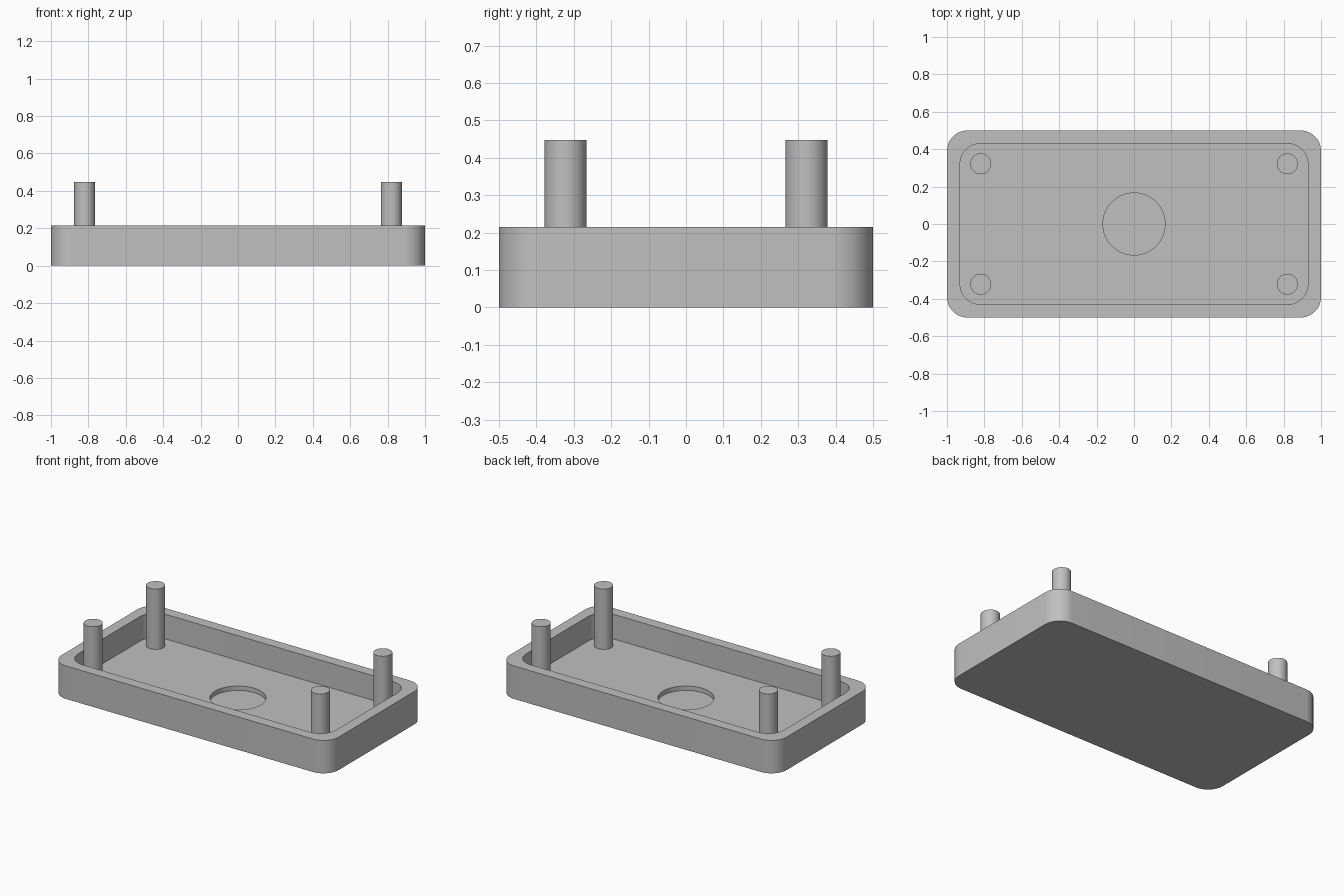
import bpy, bmesh, math

if "Cube" in bpy.data.objects:
    bpy.data.objects.remove(bpy.data.objects["Cube"])

WALL_TOP, FLOOR, RECESS = 0.215, 0.054, 0.025
POST_TOP, POST_R = 0.448, 0.056

grey = bpy.data.materials.new("plain grey")
grey.use_nodes = True
colour = (0.53, 0.53, 0.53, 1)
grey.diffuse_color = colour
grey.node_tree.nodes["Principled BSDF"].inputs["Base Color"].default_value = colour


def finish(bm, name):
    bmesh.ops.recalc_face_normals(bm, faces=bm.faces[:])
    mesh = bpy.data.meshes.new(name)
    bm.to_mesh(mesh)
    bm.free()
    mesh.materials.append(grey)
    mesh.shade_smooth()
    mesh.set_sharp_from_angle(angle=math.radians(30))
    obj = bpy.data.objects.new(name, mesh)
    bpy.context.collection.objects.link(obj)
    return obj


def rounded_rect(bm, hx, hy, r, z, steps=12):
    """Ring of vertices around a rectangle with rounded corners."""
    ring = []
    for corner, (sx, sy) in enumerate([(1, 1), (-1, 1), (-1, -1), (1, -1)]):
        for i in range(steps + 1):
            a = (corner + i / steps) * math.pi / 2
            ring.append(bm.verts.new((sx * (hx - r) + r * math.cos(a),
                                      sy * (hy - r) + r * math.sin(a), z)))
    return ring


def circle(bm, r, z, n=64):
    return [bm.verts.new((r * math.cos(math.tau * i / n),
                          r * math.sin(math.tau * i / n), z)) for i in range(n)]


def bridge(bm, a, b):
    for i in range(len(a)):
        j = (i + 1) % len(a)
        bm.faces.new((a[i], a[j], b[j], b[i]))


def ring_edges(bm, ring):
    return [bm.edges.get((ring[i - 1], ring[i])) for i in range(len(ring))]


# Tray: outer wall, rim, inner wall, floor with a round blind recess
bm = bmesh.new()
base = rounded_rect(bm, 1, 0.5, 0.11, 0)
rim_out = rounded_rect(bm, 1, 0.5, 0.11, WALL_TOP)
rim_in = rounded_rect(bm, 0.93, 0.43, 0.11, WALL_TOP)
floor = rounded_rect(bm, 0.93, 0.43, 0.11, FLOOR)
for lower, upper in [(base, rim_out), (rim_out, rim_in), (rim_in, floor)]:
    bridge(bm, lower, upper)
bm.faces.new(base)
hole_top = circle(bm, 0.166, FLOOR)
hole_bottom = circle(bm, 0.166, RECESS)
bridge(bm, hole_top, hole_bottom)
bm.faces.new(hole_bottom)
bmesh.ops.triangle_fill(bm, use_beauty=True, normal=(0, 0, 1),
                        edges=ring_edges(bm, floor) + ring_edges(bm, hole_top))
finish(bm, "tray")

# Four corner posts standing on the floor
for side, sx in [("left", 1), ("right", -1)]:
    for end, sy in [("front", -1), ("back", 1)]:
        bm = bmesh.new()
        low = circle(bm, POST_R, FLOOR - 0.01, 48)
        top = circle(bm, POST_R, POST_TOP, 48)
        bridge(bm, low, top)
        bm.faces.new(low)
        bm.faces.new(top)
        post = finish(bm, end + "_" + side + "_post")
        post.location = (sx * 0.82, sy * 0.322, 0)
